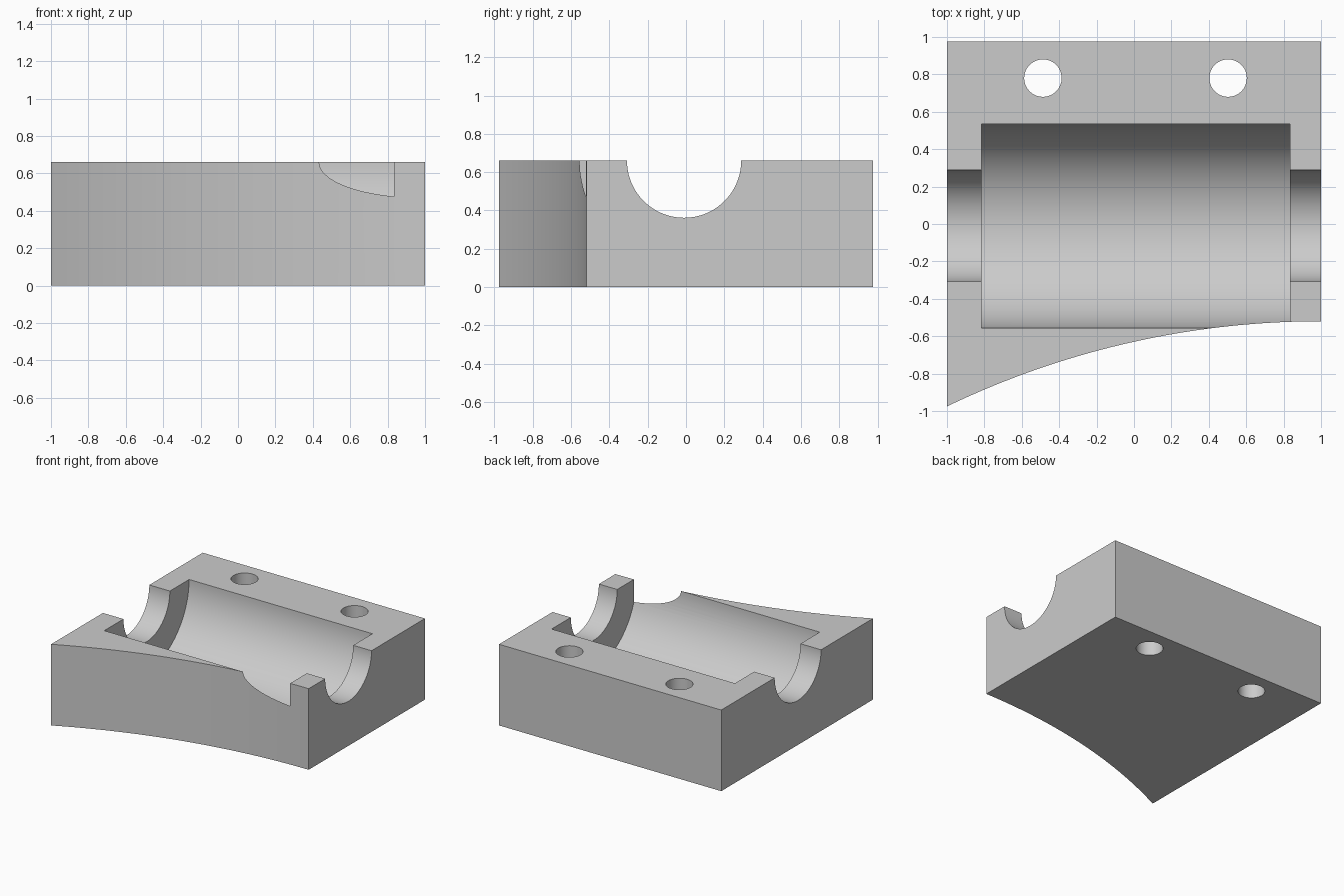
import bpy, bmesh, math
from mathutils import Matrix

if "Cube" in bpy.data.objects:
    bpy.data.objects.remove(bpy.data.objects["Cube"], do_unlink=True)

HEIGHT = 0.66
BACK = 0.975
AXIS_Y = -0.01

grey = bpy.data.materials.new("plain grey")
grey.use_nodes = True
colour = (0.6, 0.6, 0.6, 1)
grey.diffuse_color = colour
grey.node_tree.nodes["Principled BSDF"].inputs["Base Color"].default_value = colour


def add_object(name, bm):
    bmesh.ops.recalc_face_normals(bm, faces=bm.faces)
    mesh = bpy.data.meshes.new(name)
    bm.to_mesh(mesh)
    bm.free()
    mesh.materials.append(grey)
    obj = bpy.data.objects.new(name, mesh)
    bpy.context.collection.objects.link(obj)
    return obj


def cylinder(name, radius, length, centre, along_x=False):
    bm = bmesh.new()
    turn = Matrix.Rotation(math.pi / 2, 4, "Y") if along_x else Matrix()
    bmesh.ops.create_cone(bm, cap_ends=True, segments=128, radius1=radius,
                          radius2=radius, depth=length,
                          matrix=Matrix.Translation(centre) @ turn)
    return add_object(name, bm)


# Block: rectangular plan with a concave circular arc along the front
ARC_RADIUS, ARC_TOP, STEPS = 4.62, -0.52, 48
outline = [(1, BACK), (-1, BACK)]
for i in range(STEPS + 1):
    x = -1 + 2 * i / STEPS
    y = ARC_TOP - ARC_RADIUS + math.sqrt(ARC_RADIUS ** 2 - (x - 1) ** 2)
    outline.append((x, y))
bm = bmesh.new()
base = bm.faces.new([bm.verts.new((x, y, 0)) for x, y in outline])
sides = bmesh.ops.extrude_face_region(bm, geom=[base])["geom"]
bmesh.ops.translate(bm, vec=(0, 0, HEIGHT),
                    verts=[v for v in sides if isinstance(v, bmesh.types.BMVert)])
block = add_object("bearing_block", bm)

# Cutters: wide bearing pocket, narrow shaft channel, two bolt holes
cutters = [
    cylinder("pocket_cutter", 0.545, 1.65, (0.01, AXIS_Y, HEIGHT), True),
    cylinder("shaft_cutter", 0.298, 3, (0, AXIS_Y, HEIGHT), True),
]
for x in (-0.487, 0.503):
    cutters.append(cylinder("bolt_hole_cutter", 0.1, 2, (x, 0.78, 0.3)))

bpy.ops.object.select_all(action="DESELECT")
bpy.context.view_layer.objects.active = block
block.select_set(True)
for cutter in cutters:
    cut = block.modifiers.new(cutter.name, "BOOLEAN")
    cut.operation = "DIFFERENCE"
    cut.solver = "EXACT"
    cut.object = cutter
    bpy.ops.object.modifier_apply(modifier=cut.name)
    bpy.data.objects.remove(cutter, do_unlink=True)

# Smooth curved walls, crisp edges
bpy.ops.object.shade_smooth_by_angle(angle=math.radians(25))
